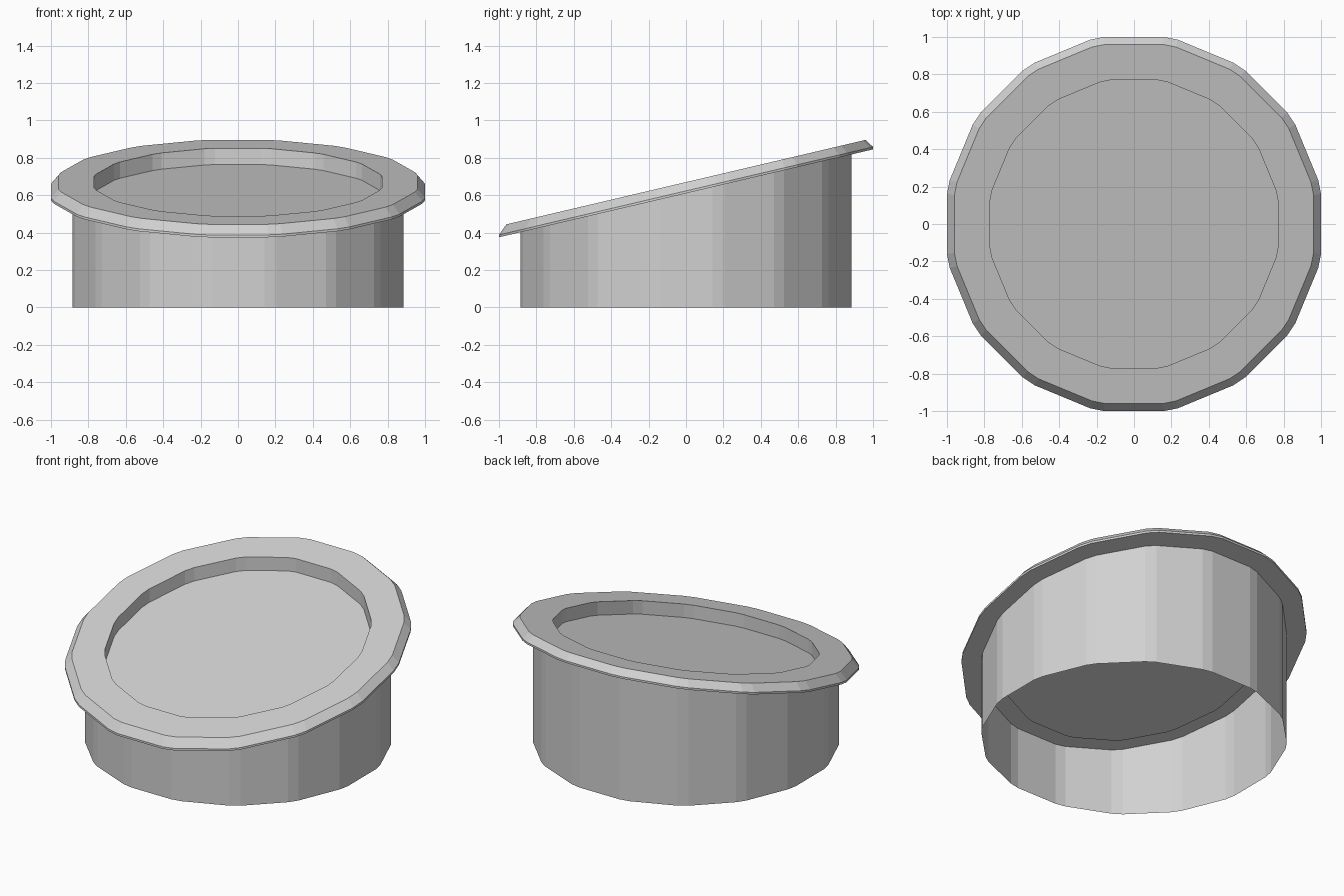
import bpy
import bmesh
import math

if "Cube" in bpy.data.objects:
    bpy.data.objects.remove(bpy.data.objects["Cube"])

SIDES = 16
SLOPE = 0.235          # tilt of the rim along y

grey = bpy.data.materials.new("light grey")
grey.diffuse_color = (0.64, 0.64, 0.64, 1)
grey.use_nodes = True
grey.node_tree.nodes["Principled BSDF"].inputs["Base Color"].default_value = grey.diffuse_color


def outline(apothem):
    """Sixteen-sided outline with small chamfers at its corners."""
    half = apothem * (math.tan(math.pi / SIDES) - 0.038)
    points = []
    for i in range(SIDES):
        a = 2 * math.pi * i / SIDES
        for t in (-half, half):
            points.append((apothem * math.cos(a) - t * math.sin(a),
                           apothem * math.sin(a) + t * math.cos(a)))
    return points


def loft(name, profile, cap=False):
    """Join rings given as (apothem, height at centre, slope)."""
    bm = bmesh.new()
    rings = [[bm.verts.new((x, y, z + slope * y)) for x, y in outline(r)]
             for r, z, slope in profile]
    n = 2 * SIDES
    for low, high in zip(rings, rings[1:]):
        for i in range(n):
            j = (i + 1) % n
            bm.faces.new((low[i], low[j], high[j], high[i]))
    if cap:
        bm.faces.new(rings[-1])
    bmesh.ops.remove_doubles(bm, verts=bm.verts, dist=0.0001)
    mesh = bpy.data.meshes.new(name)
    bm.to_mesh(mesh)
    bm.free()
    mesh.materials.append(grey)
    obj = bpy.data.objects.new(name, mesh)
    bpy.context.collection.objects.link(obj)
    return obj


# Open-bottomed wall, cut at a slant along the top
loft("side_wall", [(0.885, 0, 0), (0.885, 0.61, SLOPE)])

# Overhanging rim with a bevelled outer edge, and the sunken floor inside it
loft("rim_and_floor", [(r, z, SLOPE) for r, z in (
    (0.77, 0.61), (1.0, 0.61), (1.0, 0.623), (0.96, 0.67),
    (0.77, 0.67), (0.77, 0.61), (0.77, 0.583))], cap=True)
